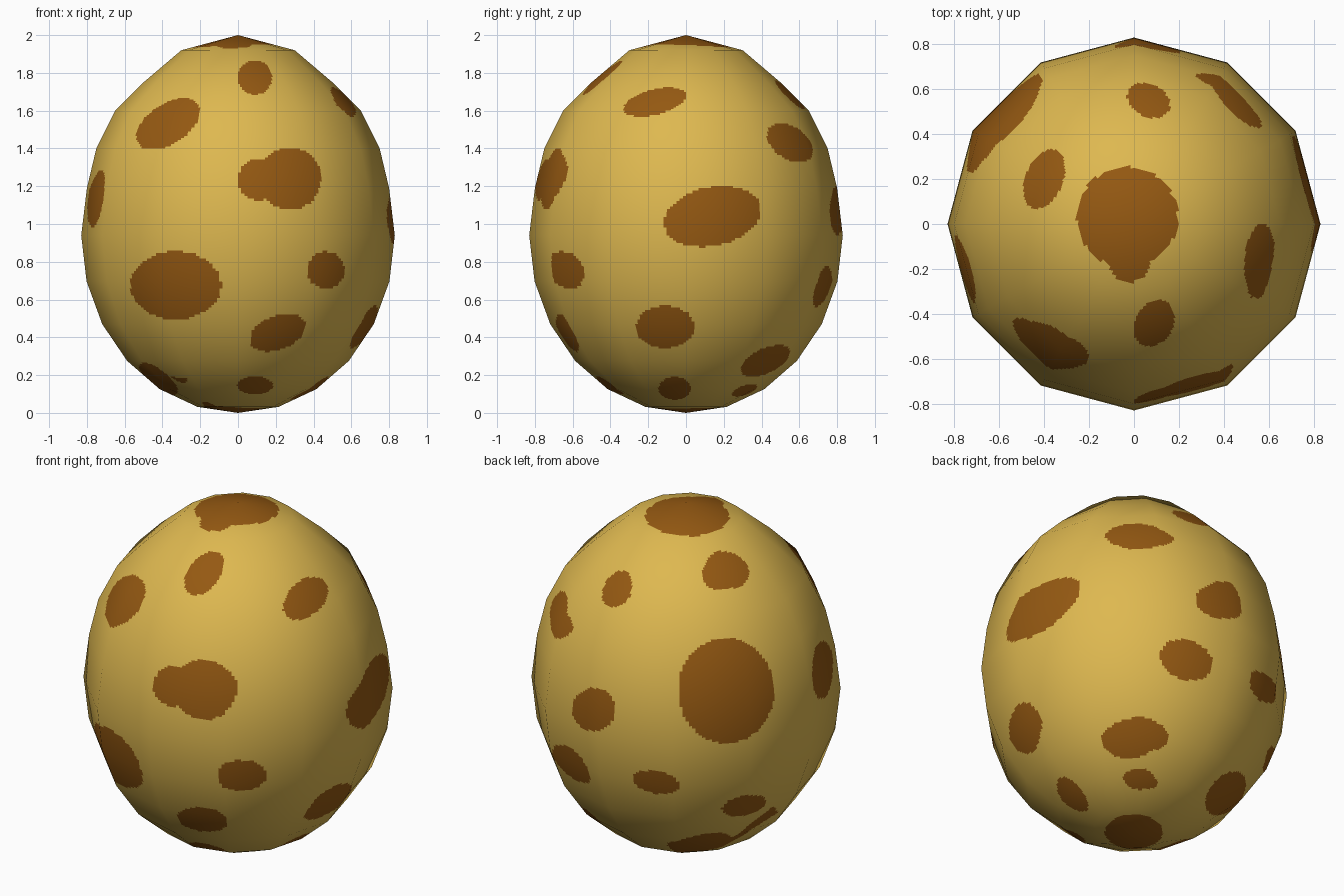
import bpy, bmesh, math
from mathutils import Vector

if "Cube" in bpy.data.objects:
    bpy.data.objects.remove(bpy.data.objects["Cube"])

SIDES, CUTS_AROUND, CUTS_UP = 12, 24, 18

# Egg profile (radius, height): the lower half is an even ellipse, the upper half a blunter curve
PROFILE = [(.83 * math.sin(math.radians(15 * k)), .94 * (1 - math.cos(math.radians(15 * k))))
           for k in range(7)]
PROFILE += [(.80, 1.19), (.75, 1.4), (.65, 1.6), (.5, 1.75), (.3, 1.92), (0, 2)]

# Viewing directions used to project the spots: azimuth from the front, elevation
VIEWS = {"front": (0, 0), "right": (90, 0), "left": (270, 0), "top": (0, 90),
         "back_left": (215, 25), "back_right_low": (140, -30)}

# One ellipse per spot: across, up (from the egg centre), radius [, second radius [, tilt]]
SPOTS = {
    "front": [(-.33, -.325, .24, .18), (.275, .24, .165), (.11, .235, .11),
              (-.37, .53, .19, .105, 33), (.09, .775, .09), (.465, -.245, .098),
              (.21, -.575, .155, .09, 22), (.09, -.855, .095, .047), (-.42, -.82, .125, .045, -38)],
    "right": [(.14, .04, .26, .155, 12), (-.165, .645, .17, .067, 14), (.55, .43, .135, .085, -35),
              (-.11, -.545, .155, .112), (.42, -.725, .14, .065, 25), (.31, -.88, .07, .025, 20),
              (-.06, -.87, .085, .06)],
    "left": [(.20, .135, .15)],
    "top": [(-.03, .03, .225), (-.02, -.17, .09), (.065, .55, .1, .072, -25),
            (-.40, .2, .138, .083, 68)],
    "back_left": [(.215, -.1, .257, .282), (-.495, -.2, .115), (-.16, -.59, .125, .06, -10),
                  (.31, -.715, .12, .052, 12)],
    "back_right_low": [(.28, .065, .145, .105, -20), (.49, -.65, .135, .085, 50),
                       (0, -.855, .155, .092)],
}


def project(p, azimuth, elevation):
    """Position across, up and towards the viewer."""
    b, e = math.radians(azimuth), math.radians(elevation)
    z = p.z - 1
    d = p.x * math.sin(b) - p.y * math.cos(b)
    return (p.x * math.cos(b) + p.y * math.sin(b),
            z * math.cos(e) - d * math.sin(e), z * math.sin(e) + d * math.cos(e))


def in_ellipse(u, v, cu, cv, ru, rv=None, tilt=0):
    du, dv = u - cu, v - cv
    c, s = math.cos(math.radians(tilt)), math.sin(math.radians(tilt))
    return ((du * c + dv * s) / ru) ** 2 + ((dv * c - du * s) / (rv or ru)) ** 2 < 1


def in_spot(p):
    for name, ellipses in SPOTS.items():
        u, v, depth = project(p, *VIEWS[name])
        if depth > 0 and any(in_ellipse(u, v, *e) for e in ellipses):
            return True
    return False


def material(name, color):
    m = bpy.data.materials.new(name)
    m.diffuse_color = (*color, 1)
    m.use_nodes = True
    m.node_tree.nodes["Principled BSDF"].inputs["Base Color"].default_value = m.diffuse_color
    return m


# Shell: the flat facets are divided finely so that spots can be coloured per face
bm = bmesh.new()
corners = [Vector((math.cos(math.tau * i / SIDES), math.sin(math.tau * i / SIDES), 0))
           for i in range(SIDES)]
outline = [corners[i].lerp(corners[(i + 1) % SIDES], k / CUTS_AROUND)
           for i in range(SIDES) for k in range(CUTS_AROUND)]
rings = []
for (r0, z0), (r1, z1) in zip(PROFILE, PROFILE[1:]):
    for k in range(CUTS_UP):
        t = k / CUTS_UP
        r, z = r0 + (r1 - r0) * t, z0 + (z1 - z0) * t
        if r > 0:
            rings.append([bm.verts.new(q * r + Vector((0, 0, z))) for q in outline])
bottom, top = bm.verts.new((0, 0, 0)), bm.verts.new((0, 0, 2))
n = len(outline)
for i in range(n):
    j = (i + 1) % n
    bm.faces.new((bottom, rings[0][j], rings[0][i]))
    bm.faces.new((top, rings[-1][i], rings[-1][j]))
    for a, b in zip(rings, rings[1:]):
        bm.faces.new((a[i], a[j], b[j], b[i]))
for f in bm.faces:
    f.smooth = True
    f.material_index = int(in_spot(f.calc_center_median()))

mesh = bpy.data.meshes.new("spotted_egg")
bm.to_mesh(mesh)
bm.free()
mesh.materials.append(material("yellow shell", (.73, .48, .08)))
mesh.materials.append(material("brown spots", (.30, .10, .006)))

# Rounded shading over the flat facets
mesh.normals_split_custom_set_from_vertices(
    [Vector((v.co.x / .69, v.co.y / .69, v.co.z - .97)).normalized() for v in mesh.vertices])
egg = bpy.data.objects.new("spotted_egg", mesh)
bpy.context.collection.objects.link(egg)
